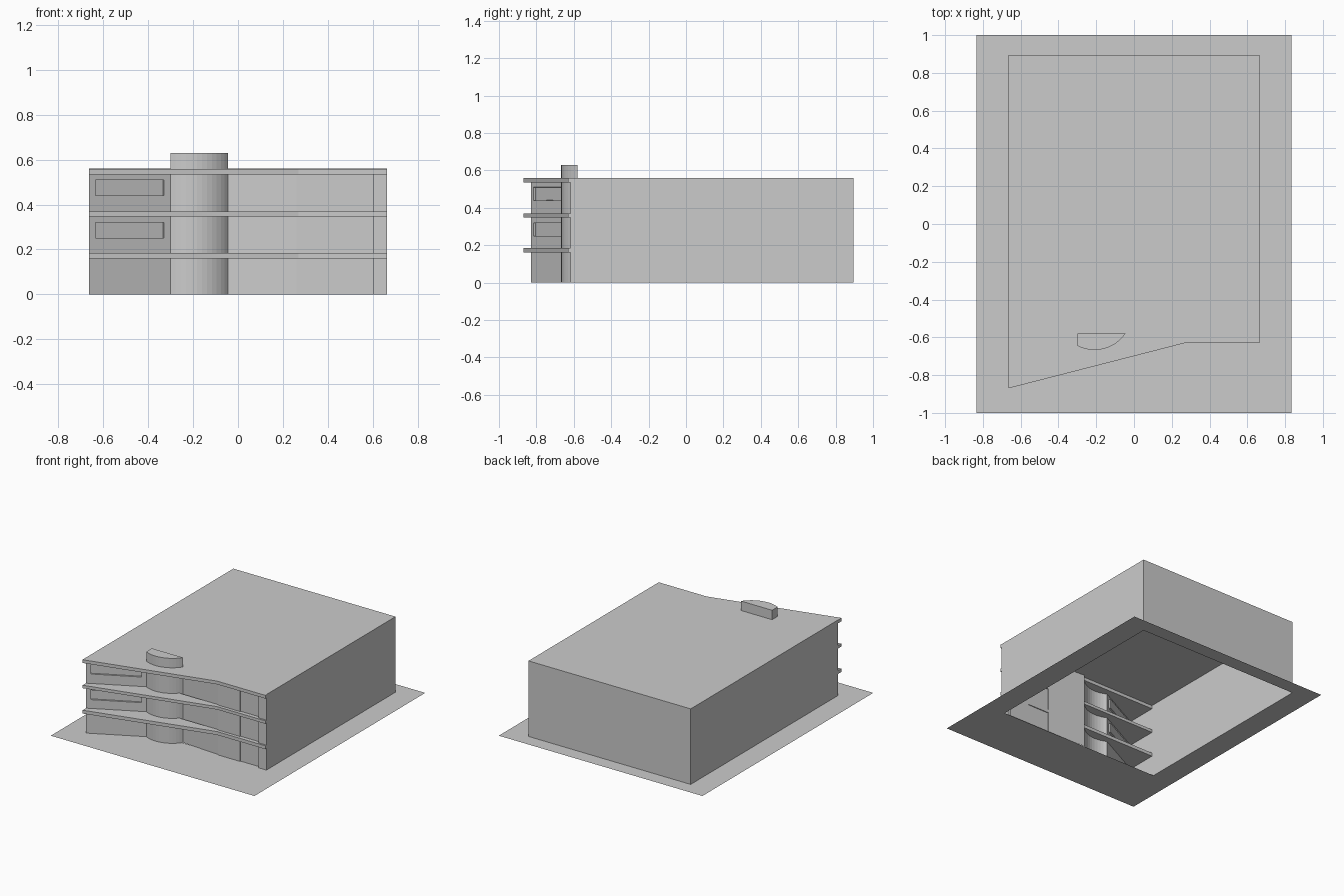
import bpy, bmesh, math

cube = bpy.data.objects.get("Cube")
if cube:
    bpy.data.objects.remove(cube, do_unlink=True)

GREY = (0.6, 0.6, 0.6, 1)
grey = bpy.data.materials.new("light_grey")
grey.use_nodes = True
grey.diffuse_color = GREY
grey.node_tree.nodes["Principled BSDF"].inputs["Base Color"].default_value = GREY

W, BACK, ROOF = 0.665, 0.895, 0.56
SLABS = [(0.16, 0.185), (0.348, 0.37), (0.535, 0.559)]


def finish(bm, name):
    mesh = bpy.data.meshes.new(name)
    bm.to_mesh(mesh)
    bm.free()
    mesh.materials.append(grey)
    obj = bpy.data.objects.new(name, mesh)
    bpy.context.collection.objects.link(obj)
    return obj


def prism(name, outline, z0, z1):
    """Closed solid from a counter-clockwise plan outline."""
    bm = bmesh.new()
    low = [bm.verts.new((x, y, z0)) for x, y in outline]
    high = [bm.verts.new((x, y, z1)) for x, y in outline]
    bm.faces.new(low[::-1])
    bm.faces.new(high)
    for i in range(len(low)):
        j = (i + 1) % len(low)
        bm.faces.new((low[i], low[j], high[j], high[i]))
    return finish(bm, name)


def strip(name, path, z0, z1):
    """Upright sheet that follows a plan path."""
    bm = bmesh.new()
    pairs = [(bm.verts.new((x, y, z0)), bm.verts.new((x, y, z1))) for x, y in path]
    for (a, b), (c, d) in zip(pairs, pairs[1:]):
        bm.faces.new((a, c, d, b))
    return finish(bm, name)


def window_wall(name, p, q, windows, depth=0.012):
    """Upright wall from p to q; windows are (u0, u1, z0, z1), pushed inwards."""
    us = sorted({0, 1} | {u for w in windows for u in w[:2]})
    zs = sorted({0, ROOF} | {z for w in windows for z in w[2:]})
    bm = bmesh.new()
    grid = [[bm.verts.new((p[0] + (q[0] - p[0]) * u, p[1] + (q[1] - p[1]) * u, z))
             for z in zs] for u in us]
    panes = []
    for i in range(len(us) - 1):
        for j in range(len(zs) - 1):
            face = bm.faces.new((grid[i][j], grid[i + 1][j],
                                 grid[i + 1][j + 1], grid[i][j + 1]))
            u, z = (us[i] + us[i + 1]) / 2, (zs[j] + zs[j + 1]) / 2
            if any(a < u < b and c < z < d for a, b, c, d in windows):
                panes.append(face)
    bm.normal_update()
    # join panes of one window before recessing it
    regions = bmesh.ops.dissolve_faces(bm, faces=panes, use_verts=False)["region"]
    bm.normal_update()
    bmesh.ops.inset_individual(bm, faces=regions, thickness=0.0005, depth=-depth)
    return finish(bm, name)


# Ground sheet with an opening under the building
bm = bmesh.new()
outer = [(-0.835, -1), (0.835, -1), (0.835, 1), (-0.835, 1)]
inner = [(-W, -0.585), (W, -0.585), (W, BACK), (-W, BACK)]
o = [bm.verts.new((x, y, 0)) for x, y in outer]
n = [bm.verts.new((x, y, 0)) for x, y in inner]
for i in range(4):
    j = (i + 1) % 4
    bm.faces.new((o[i], o[j], n[j], n[i]))
finish(bm, "ground_sheet")

# Roof sheet and the three plain outer walls
front_edge = [(-W, -0.87), (0.27, -0.63), (W, -0.63)]
bm = bmesh.new()
bm.faces.new([bm.verts.new((x, y, ROOF)) for x, y in front_edge + [(W, BACK), (-W, BACK)]])
finish(bm, "roof")
strip("outer_walls", [(W, -0.61), (W, BACK), (-W, BACK), (-W, -0.83)], 0, ROOF)

# Projecting floor ledges
for i, (z0, z1) in enumerate(SLABS):
    prism(f"floor_ledge_{i + 1}", front_edge + [(W, -0.6), (-W, -0.6)], z0, z1)

# Curved stair bay and its rooftop head
arc = []
for i in range(13):
    a = math.radians(-117.4 + 83.4 * i / 12)
    arc.append((-0.209 + 0.198 * math.cos(a), -0.469 + 0.198 * math.sin(a)))
strip("stair_bay", arc, 0, ROOF)
prism("stair_head", arc + [(arc[0][0], arc[-1][1])], ROOF, 0.63)

# Angled walls with recessed windows either side of the bay
rows = [(0.25, 0.32), (0.44, 0.51)]
window_wall("right_hand_window_wall", (-W, -0.83), arc[0],
            [(0.08, 0.92, a, b) for a, b in rows]
            + [(0.08, 0.45, 0.06, 0.13), (0.53, 0.92, 0.06, 0.13)])
window_wall("left_hand_window_wall", arc[-1], (0.26, -0.6),
            [(0.1, 0.93, a, b) for a, b in rows])

# Stepped plain panels and end pier
steps = [(0.26, 0.442, -0.606), (0.442, 0.602, -0.6), (0.602, W, -0.617)]
path = [(x, y) for x0, x1, y in steps for x in (x0, x1)]
strip("end_panels", [(0.26, -0.6)] + path + [(W, -0.61)], 0, ROOF)
